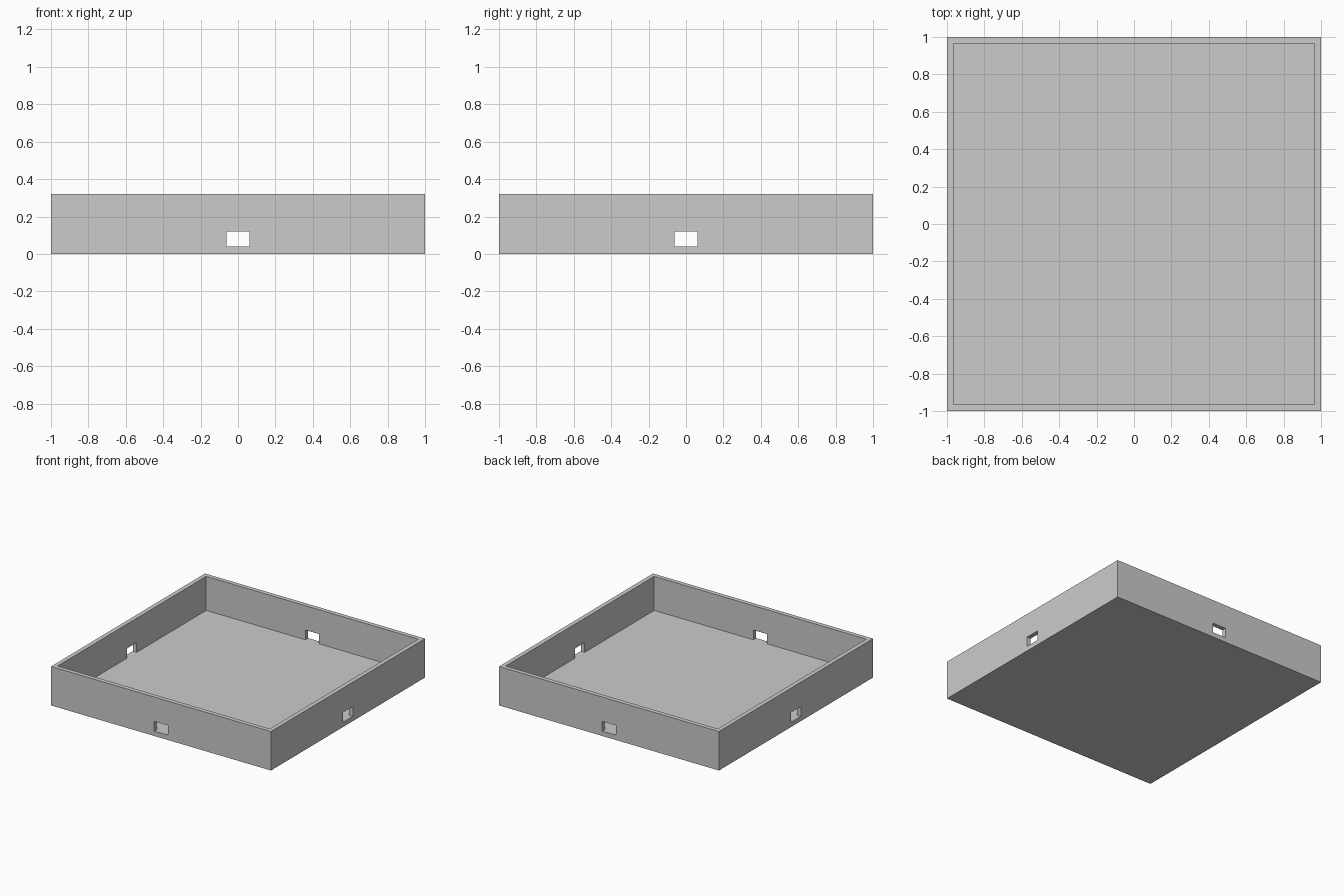
import bpy

if "Cube" in bpy.data.objects:
    bpy.data.objects.remove(bpy.data.objects["Cube"])

WALL = 0.036     # side wall thickness
FLOOR = 0.04     # floor thickness, level with the sill of the openings
HEIGHT = 0.32
SLOT_W, SLOT_TOP = 0.124, 0.12


def box(name, sx, sy, z0, z1):
    """Box centred on x and y, spanning z0 to z1."""
    bpy.ops.mesh.primitive_cube_add(size=1, location=(0, 0, (z0 + z1) / 2))
    ob = bpy.context.object
    ob.name = name
    ob.scale = (sx, sy, z1 - z0)
    bpy.ops.object.transform_apply(location=True, rotation=False, scale=True)
    return ob


def cut(target, cutter):
    """Subtract a hidden cutter from the target."""
    mod = target.modifiers.new(cutter.name, 'BOOLEAN')
    mod.operation = 'DIFFERENCE'
    mod.solver = 'EXACT'
    mod.object = cutter
    cutter.hide_render = True
    cutter.display_type = 'WIRE'


# Open square tray
tray = box("tray", 2, 2, 0, HEIGHT)
inner = 2 - 2 * WALL
cut(tray, box("cavity_cutter", inner, inner, FLOOR, HEIGHT + 0.2))

# One opening in the middle of each wall, cut in opposite pairs
cut(tray, box("side_slot_cutter", 2.4, SLOT_W, FLOOR, SLOT_TOP))
cut(tray, box("front_back_slot_cutter", SLOT_W, 2.4, FLOOR, SLOT_TOP))
